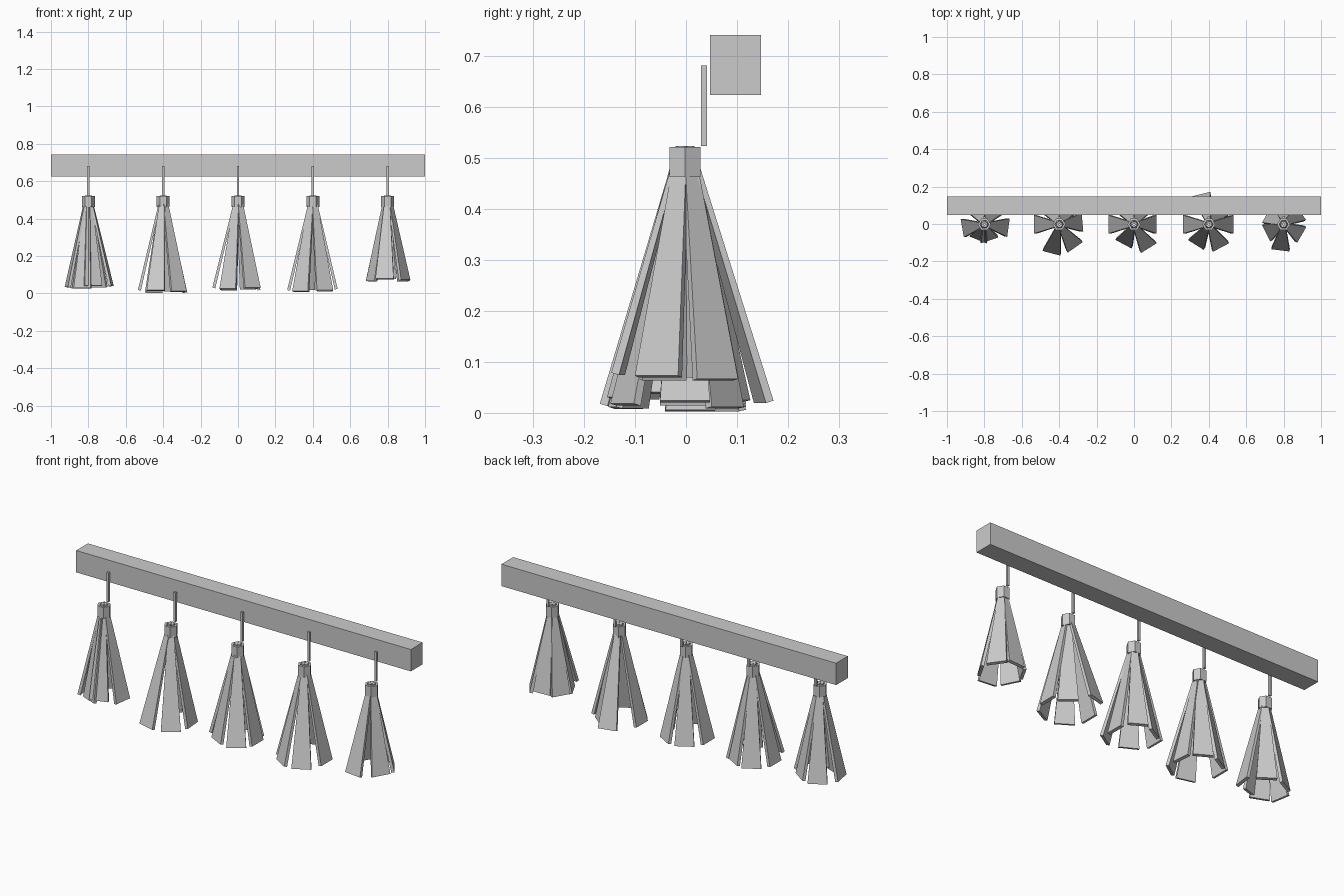
import bpy, math
from mathutils import Matrix, Vector

if "Cube" in bpy.data.objects:
    bpy.data.objects.remove(bpy.data.objects["Cube"])

CAP_TOP, CAP_LOW = 0.522, 0.463


def box(name, lo, hi):
    size = [b - a for a, b in zip(lo, hi)]
    mid = [(a + b) / 2 for a, b in zip(lo, hi)]
    bpy.ops.mesh.primitive_cube_add(size=1, location=mid)
    ob = bpy.context.object
    ob.name = name
    ob.scale = size
    return ob


def leaf(name, x, angle, reach, bottom):
    """Tapered slat leaning outwards from the collar; reach = outer radius at the foot."""
    r0, top = 0.014, CAP_TOP + 0.002
    tilt = math.atan2(reach - r0, top - bottom)
    length = math.hypot(reach - r0, top - bottom)
    verts = []
    # (half width, thickness, distance down the slat)
    for w, t, d in ((0.012, 0.010, 0), (0.049, 0.016, length)):
        verts += [(0, -w, -d), (0, w, -d), (-t, w, -d), (-t, -w, -d)]
    faces = [(0, 1, 2, 3), (7, 6, 5, 4)]
    faces += [(i, i + 4, (i + 1) % 4 + 4, (i + 1) % 4) for i in range(4)]
    mesh = bpy.data.meshes.new(name)
    m = (Matrix.Translation((x, -0.002, 0)) @ Matrix.Rotation(math.radians(angle), 4, 'Z')
         @ Matrix.Translation((r0, 0, top)) @ Matrix.Rotation(-tilt, 4, 'Y'))
    mesh.from_pydata([m @ Vector(v) for v in verts], [], faces)
    ob = bpy.data.objects.new(name, mesh)
    bpy.context.collection.objects.link(ob)


# Supporting beam
box("beam", (-1, 0.047, 0.624), (1, 0.147, 0.742))

# Bundles: x, foot height, leaves as (angle, reach)
bundles = [
    (-0.8, 0.035, [(-8, .13), (190, .12), (-112, .09), (-72, .09), (55, .11), (118, .11)]),
    (-0.4, 0.012, [(-105, .16), (-55, .15), (5, .125), (180, .135), (60, .11), (120, .11)]),
    (0.0, 0.025, [(-58, .15), (-118, .12), (0, .12), (180, .137), (60, .12), (120, .11)]),
    (0.4, 0.018, [(104, .167), (-62, .14), (-122, .13), (0, .133), (180, .137), (50, .11)]),
    (0.8, 0.073, [(-97, .14), (-30, .112), (35, .112), (93, .10), (150, .105), (207, .105)]),
]

for n, (x, foot, leaves) in enumerate(bundles, 1):
    # Hanging rod
    box(f"rod_{n}", (x - 0.006, 0.029, 0.524), (x + 0.006, 0.041, 0.682))
    # Six-sided collar ring, corners on the x axis
    bpy.ops.mesh.primitive_cylinder_add(
        vertices=6, radius=0.035, depth=CAP_TOP - CAP_LOW, end_fill_type='NOTHING',
        location=(x, -0.002, (CAP_TOP + CAP_LOW) / 2), rotation=(0, 0, math.pi / 2))
    collar = bpy.context.object
    collar.name = f"collar_{n}"
    solid = collar.modifiers.new("wall", 'SOLIDIFY')
    solid.thickness = 0.012
    solid.offset = -1
    # Slats of the bundle, with slightly uneven feet
    for k, (angle, reach) in enumerate(leaves, 1):
        leaf(f"leaf_{n}_{k}", x, angle, reach, foot + 0.006 * ((k * 2) % 3 - 1))
